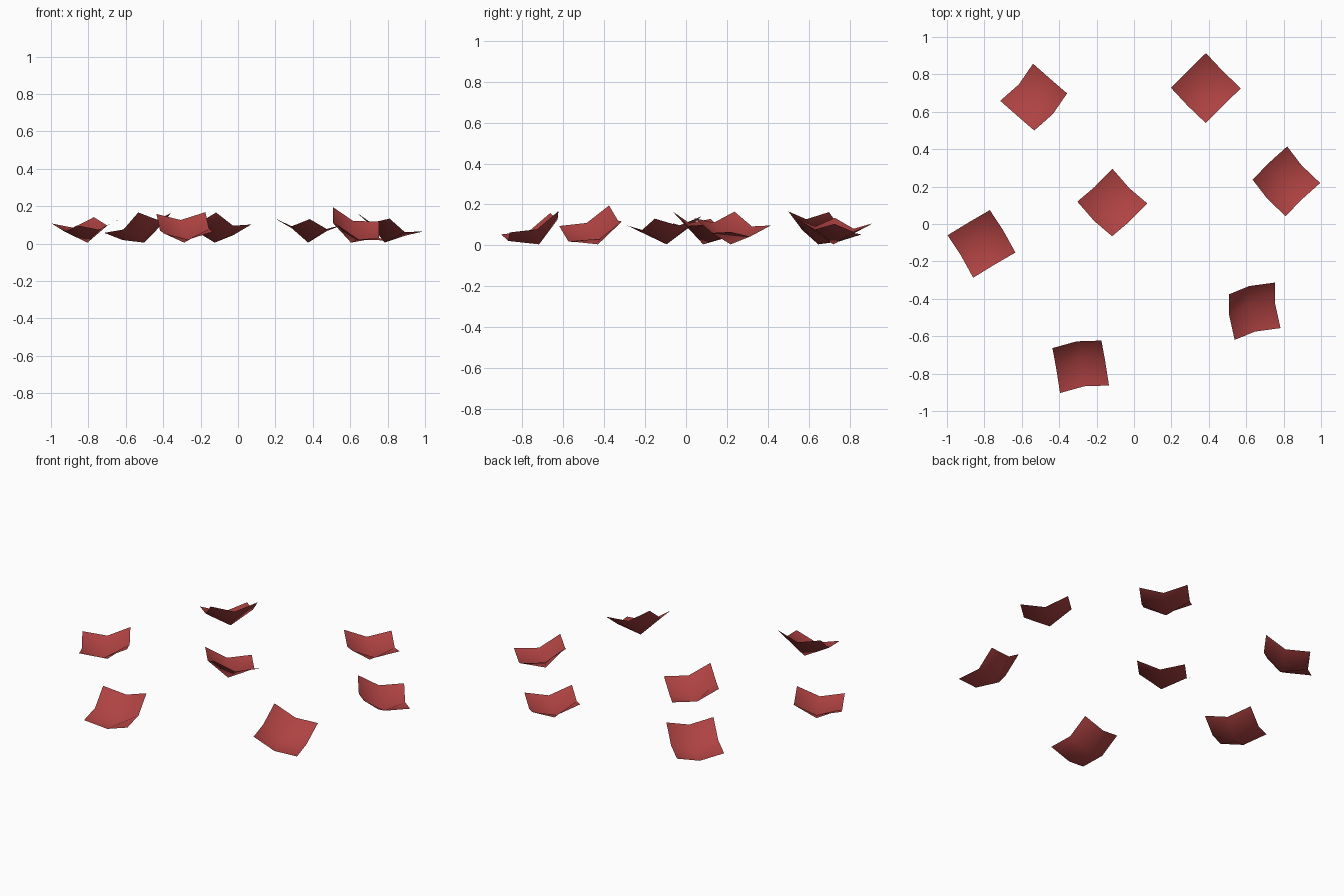
import bpy, bmesh
from mathutils import Matrix, Vector

cube = bpy.data.objects.get("Cube")
if cube:
    bpy.data.objects.remove(cube, do_unlink=True)

# Petal colour
red = bpy.data.materials.new("petal_red")
red.use_nodes = True
colour = (0.43, 0.055, 0.055, 1)
red.diffuse_color = colour
red.node_tree.nodes["Principled BSDF"].inputs["Base Color"].default_value = colour
red.node_tree.nodes["Principled BSDF"].inputs["Roughness"].default_value = 0.8

HALF = 0.1325      # half the side of a petal
DEPTH = 0.115      # height of the corners above the middle


def petal_mesh():
    """A small square sheet cupped upwards at its edges and corners."""
    mesh = bpy.data.meshes.new("petal")
    bm = bmesh.new()
    bmesh.ops.create_grid(bm, x_segments=2, y_segments=2, size=HALF)
    corner = Vector((HALF, HALF)).length
    for v in bm.verts:
        v.co.z = DEPTH * (v.co.xy.length / corner) ** 1.24
    for f in bm.faces:
        f.smooth = True
    bm.to_mesh(mesh)
    bm.free()
    mesh.materials.append(red)
    return mesh


def add_petal(name, mesh, x, y, yaw, slope_x, slope_y):
    """Rest a petal on the ground, turned by yaw and leaning along a slope."""
    up = Vector((0, 0, 1))
    lean = up.rotation_difference(Vector((-slope_x, -slope_y, 1)))
    obj = bpy.data.objects.new(name, mesh)
    obj.matrix_world = (Matrix.Translation((x, y, 0.005))
                        @ lean.to_matrix().to_4x4()
                        @ Matrix.Rotation(yaw, 4, "Z"))
    bpy.context.collection.objects.link(obj)


# Scattered petals: x, y, yaw in radians, slope along x, slope along y
layout = {
    "petal_right": (-0.805, -0.095, 0.54, 0.09, 0.10),
    "petal_front": (-0.288, -0.718, 0.16, -0.03, 0.43),
    "petal_front_left": (0.604, -0.43, 0.19, -0.41, 0.36),
    "petal_back_left": (0.375, 0.72, 0.78, -0.08, -0.06),
    "petal_back_right": (-0.502, 0.646, 0.85, 0.33, -0.31),
    "petal_left": (0.784, 0.218, 0.75, -0.28, -0.09),
    "petal_middle": (-0.125, 0.084, 0.77, -0.08, -0.28),
}
shared = petal_mesh()
for name, place in layout.items():
    add_petal(name, shared, *place)
